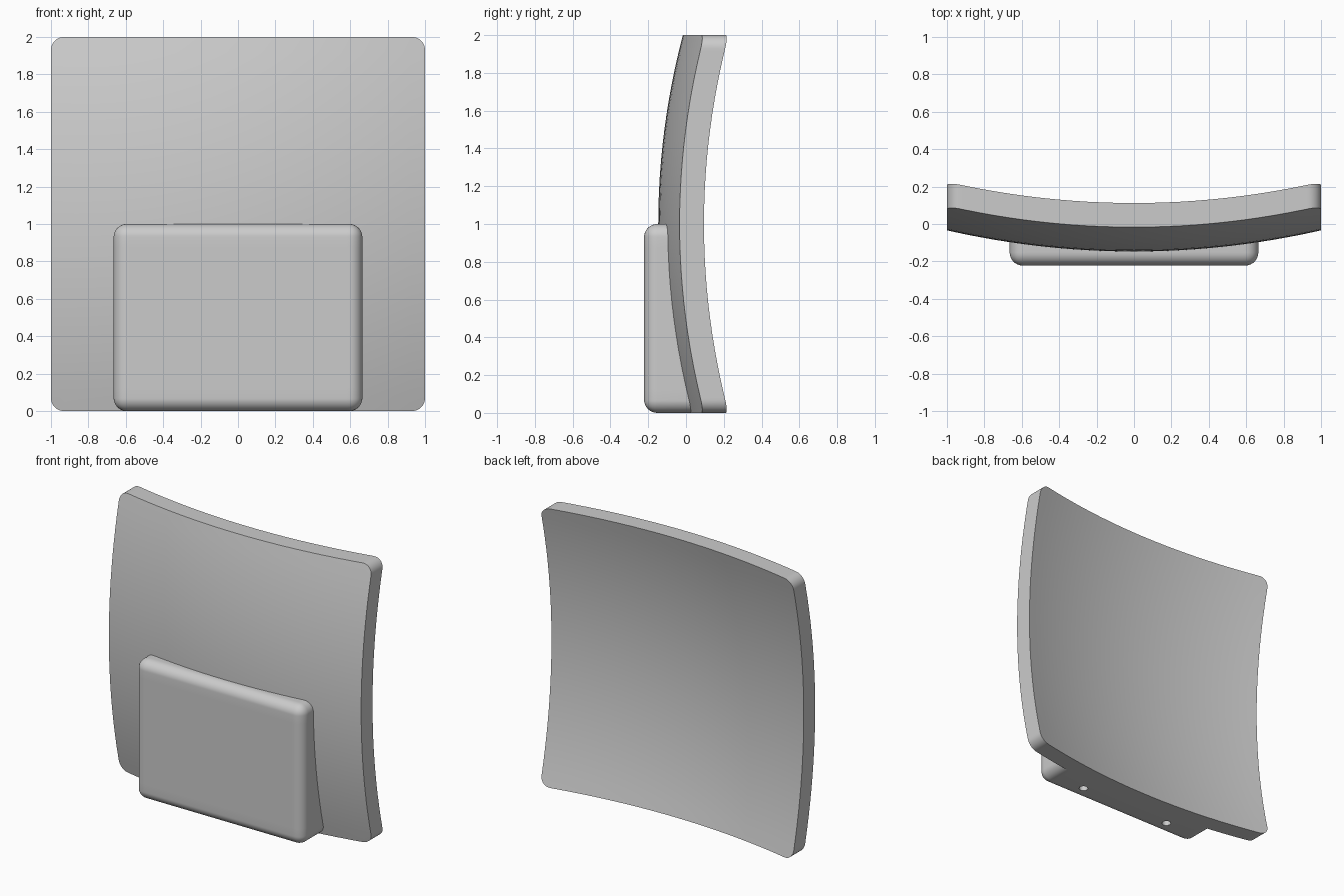
import bpy
import bmesh
from mathutils import Vector

if "Cube" in bpy.data.objects:
    bpy.data.objects.remove(bpy.data.objects["Cube"])

grey = bpy.data.materials.new("light grey")
grey.use_nodes = True
grey.diffuse_color = (0.6, 0.6, 0.6, 1)
grey.node_tree.nodes["Principled BSDF"].inputs["Base Color"].default_value = (0.6, 0.6, 0.6, 1)

RADIUS = 0.07       # corner rounding
THICKNESS = 0.129   # panel thickness
FRONT = -0.147      # front of the panel at its middle


def bow(x, z):
    """Backward sweep of the dished panel."""
    return 0.113 * x ** 2 + 0.13 * (z - 1) ** 2


def block(x_half, y0, y1, z1):
    bm = bmesh.new()
    bmesh.ops.create_cube(bm, size=1)
    for v in bm.verts:
        v.co = Vector((v.co.x * 2 * x_half, y0 if v.co.y < 0 else y1, z1 * (v.co.z + 0.5)))
    return bm


def bevel(bm, edges):
    bmesh.ops.bevel(bm, geom=edges, offset=RADIUS, segments=8, profile=0.5, affect='EDGES')


def slice_up(bm, x_half, z1, steps):
    """Cut the mesh into strips both ways so that it can follow the bow."""
    for i in range(1, steps):
        t = i / steps
        for co, no in (((x_half * (2 * t - 1), 0, 0), (1, 0, 0)), ((0, 0, z1 * t), (0, 0, 1))):
            geom = bm.verts[:] + bm.edges[:] + bm.faces[:]
            bmesh.ops.bisect_plane(bm, geom=geom, dist=1e-5, plane_co=co, plane_no=no)


def finish(bm, name):
    bmesh.ops.recalc_face_normals(bm, faces=bm.faces[:])
    mesh = bpy.data.meshes.new(name)
    bm.to_mesh(mesh)
    bm.free()
    mesh.materials.append(grey)
    obj = bpy.data.objects.new(name, mesh)
    bpy.context.collection.objects.link(obj)
    return obj


def smooth(obj):
    bpy.ops.object.select_all(action='DESELECT')
    obj.select_set(True)
    bpy.context.view_layer.objects.active = obj
    bpy.ops.object.shade_smooth_by_angle(angle=0.6)


# Dished panel with rounded corners
bm = block(1, FRONT, FRONT + THICKNESS, 2)
bevel(bm, [e for e in bm.edges if abs(e.verts[0].co.y - e.verts[1].co.y) > 0.01])
slice_up(bm, 1, 2, 24)
for v in bm.verts:
    v.co.y += bow(v.co.x, v.co.z)
smooth(finish(bm, "curved_panel"))

# Rounded housing whose back follows the panel
BACK = 0.1
bm = block(0.665, -0.222, BACK, 1)
bevel(bm, [e for e in bm.edges if min(v.co.y for v in e.verts) < 0])
slice_up(bm, 0.665, 1, 16)
for v in bm.verts:
    if v.co.y > BACK - 0.001:
        v.co.y = FRONT + bow(v.co.x, v.co.z) + 0.004
housing = finish(bm, "front_housing")

# Two round holes in the underside of the housing
for side in (-1, 1):
    bm = bmesh.new()
    bmesh.ops.create_cone(bm, cap_ends=True, segments=24, radius1=0.03, radius2=0.03, depth=0.3)
    cutter = finish(bm, "hole_cutter")
    cutter.location = (side * 0.365, -0.095, 0)
    cutter.hide_render = True
    bpy.context.view_layer.update()
    mod = housing.modifiers.new("hole", 'BOOLEAN')
    mod.operation = 'DIFFERENCE'
    mod.solver = 'EXACT'
    mod.object = cutter
    bpy.context.view_layer.objects.active = housing
    bpy.ops.object.modifier_apply(modifier=mod.name)
    bpy.data.objects.remove(cutter)
smooth(housing)
